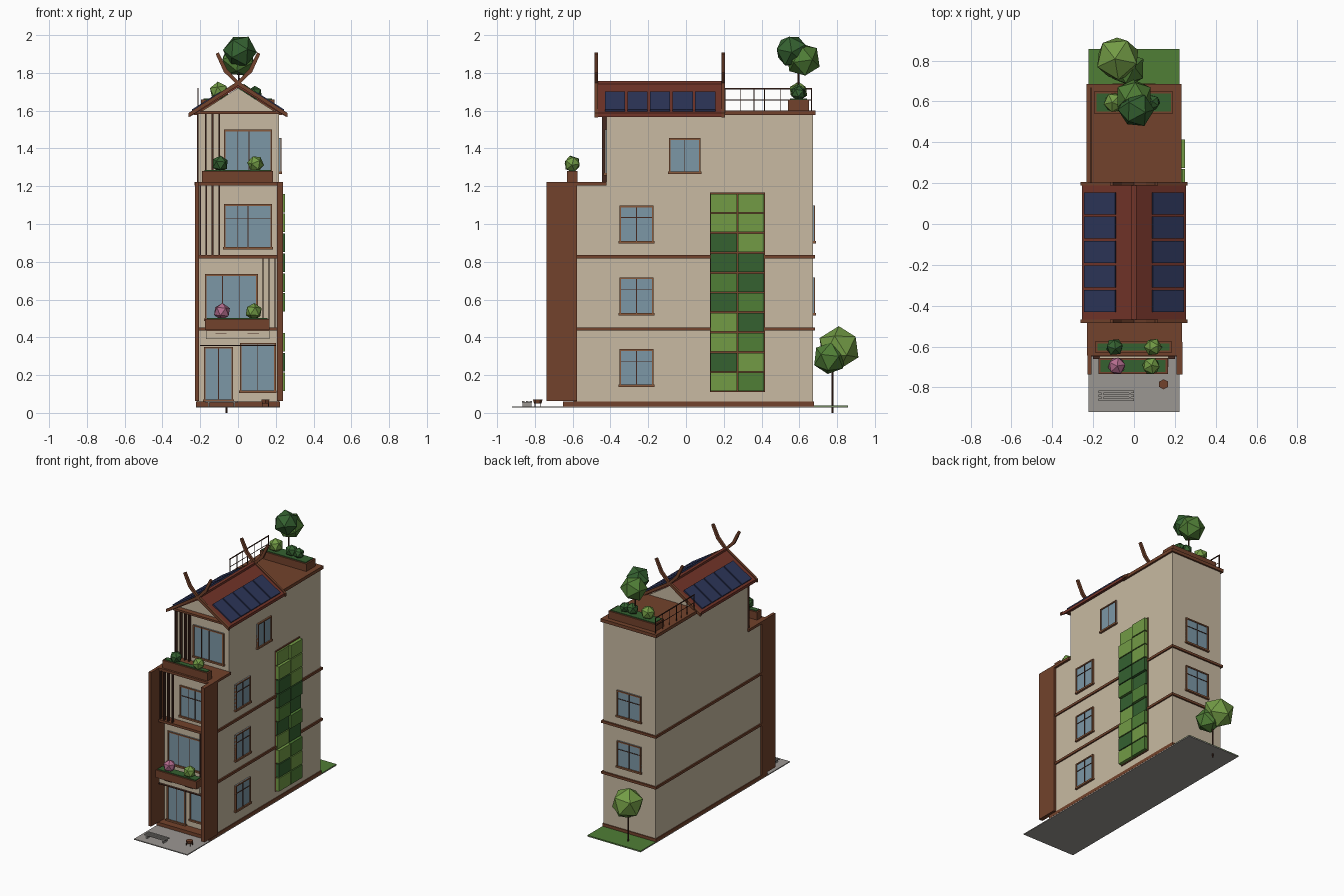
import bpy, bmesh, math, random
from mathutils import Vector, Matrix

if "Cube" in bpy.data.objects:
    bpy.data.objects.remove(bpy.data.objects["Cube"])
random.seed(4)

def mat(name, *c):
    m = bpy.data.materials.new(name)
    m.diffuse_color = (*c, 1)
    m.use_nodes = True
    m.node_tree.nodes["Principled BSDF"].inputs["Base Color"].default_value = m.diffuse_color
    return m

WALL = mat("plaster", .58, .49, .36)
WOOD = mat("brown_wood", .17, .055, .025)
TRIM = mat("frame_wood", .25, .10, .045)
DARK = mat("dark_wood", .06, .022, .014)
ROOF = mat("roof_red", .17, .035, .022)
GLASS = mat("glass", .2, .31, .38)
SOLAR = mat("solar_blue", .026, .036, .1)
GREENS = [mat("leaf_dark", .035, .12, .03), mat("leaf_mid", .08, .21, .037),
          mat("leaf_light", .17, .33, .06)]
PINK = mat("blossom", .45, .15, .27)
GREY = mat("paving", .33, .31, .29)

def finish(name, bm, m):
    bmesh.ops.recalc_face_normals(bm, faces=bm.faces)
    me = bpy.data.meshes.new(name)
    bm.to_mesh(me)
    bm.free()
    me.materials.append(m)
    ob = bpy.data.objects.new(name, me)
    bpy.context.collection.objects.link(ob)
    return ob

def boxes(name, m, *spans):
    """One object of boxes, each (x0, x1, y0, y1, z0, z1)."""
    bm = bmesh.new()
    for x0, x1, y0, y1, z0, z1 in spans:
        M = Matrix.Translation(((x0+x1)/2, (y0+y1)/2, (z0+z1)/2)) @ \
            Matrix.Diagonal((abs(x1-x0), abs(y1-y0), abs(z1-z0), 1))
        bmesh.ops.create_cube(bm, size=1, matrix=M)
    return finish(name, bm, m)

def prism(name, m, pts, axis, a, b):
    """Extrude a profile (x,z or y,z) along axis from a to b."""
    bm = bmesh.new()
    co = (lambda p, t: (t, *p)) if axis == 'x' else (lambda p, t: (p[0], t, p[1]))
    f = bm.faces.new([bm.verts.new(co(p, a)) for p in pts])
    g = bmesh.ops.extrude_face_region(bm, geom=[f])['geom']
    d = Vector((b-a, 0, 0)) if axis == 'x' else Vector((0, b-a, 0))
    bmesh.ops.translate(bm, vec=d, verts=[v for v in g if isinstance(v, bmesh.types.BMVert)])
    return finish(name, bm, m)

def blob(name, m, loc, r):
    bm = bmesh.new()
    rot = Matrix.Rotation(random.uniform(0, 6), 4, 'Z') @ Matrix.Rotation(random.uniform(0, .6), 4, 'X')
    bmesh.ops.create_icosphere(bm, subdivisions=1, radius=r, matrix=Matrix.Translation(loc) @ rot)
    return finish(name, bm, m)

def rod(name, m, loc, z0, z1, r0, r1):
    bm = bmesh.new()
    bmesh.ops.create_cone(bm, cap_ends=True, segments=6, radius1=r0, radius2=r1, depth=z1-z0,
                          matrix=Matrix.Translation((loc[0], loc[1], (z0+z1)/2)))
    return finish(name, bm, m)

def window(name, side, at, u0, u1, z0, z1, bars=(.5,), rail=True):
    """Framed window on a wall: side is front, back or right."""
    def b(ua, ub, d, za, zb):
        if side == 'right':
            return (at-.01, at+d, ua, ub, za, zb)
        s = -1 if side == 'front' else 1
        return (ua, ub, *sorted((at-s*.01, at+s*d)), za, zb)
    w = .009
    boxes(name+"_glass", GLASS, b(u0, u1, .006, z0, z1))
    boxes(name+"_frame", TRIM, b(u0, u0+w, .012, z0, z1), b(u1-w, u1, .012, z0, z1),
          b(u0, u1, .012, z1-w, z1), b(u0-.005, u1+.005, .016, z0-.004, z0+w))
    zr = z0 + (z1-z0)*.68
    parts = [b(u0+(u1-u0)*t-.002, u0+(u1-u0)*t+.002, .01, z0, z1) for t in bars]
    if rail:
        parts.append(b(u0, u1, .01, zr-.002, zr+.002))
    boxes(name+"_bars", DARK, *parts)

# ground, lawn and main body
boxes("ground_slab", GREY, (-.222, .222, -.92, .857, .028, .035))
boxes("lawn", GREENS[1], (-.222, .222, .67, .857, .03, .038))
prism("main_body", WALL, [(-.58, .04), (.672, .04), (.672, 1.585), (-.42, 1.585),
                          (-.42, 1.21), (-.58, 1.21)], 'x', -.218, .218)

# base, floor bands, decks
boxes("base_course", WOOD, (-.223, .223, -.65, .678, .035, .06))
boxes("floor_bands", WOOD, *[(-.228, .228, -.585, .684, z, z+.018) for z in (.435, .818)])
boxes("front_slabs", WOOD, (-.21, .21, -.65, -.57, .435, .453), (-.21, .21, -.65, -.57, .818, .836),
      (-.23, .235, -.645, -.421, 1.203, 1.222))
boxes("roof_deck", WOOD, (-.232, .232, .15, .685, 1.578, 1.602))
boxes("side_fins", WOOD, (.207, .238, -.738, -.578, .062, 1.222), (-.228, -.207, -.738, -.578, .062, 1.222))

# front openings
window("entry_door", 'front', -.58, -.18, -.026, .062, .35, rail=False)
window("shop_window", 'front', -.58, .01, .2, .11, .37, rail=False)
window("second_floor_window", 'front', -.58, -.175, .105, .49, .735, (.33, .66), False)
window("third_floor_window", 'front', -.58, -.075, .18, .87, 1.105, (.28, .5))
window("top_floor_window", 'front', -.42, -.075, .18, 1.26, 1.5, (.28, .52), False)

# side and back windows
for i, z in enumerate((.14, .52, .9)):
    window(f"side_window_{i}", 'right', .218, -.352, -.172, z, z+.197)
    if i:
        window(f"back_window_{i}", 'back', .672, -.1, .1, z, z+.197)
window("side_window_top", 'right', .218, -.09, .077, 1.27, 1.455, rail=False)

# blank fascia over the entry
boxes("entry_canopy", WALL, (-.17, .168, -.70, -.64, .39, .435))
boxes("entry_canopy_trim", DARK, (-.2, .2, -.66, -.575, .355, .36),
      (-.12, -.06, -.702, -.7, .417, .42), (.05, .11, -.702, -.7, .417, .42))

# vertical slat screens
boxes("third_floor_slats", DARK, *[(x-.004, x+.004, -.645, -.622, .835, 1.205) for x in (-.2, -.168, -.135, -.1)])
boxes("top_floor_slats", DARK, *[(x-.004, x+.004, -.445, -.421, 1.222, 1.585) for x in (-.213, -.172, -.135, -.1)])
boxes("second_floor_slats", DARK, *[(x-.003, x+.003, -.645, -.622, .45, .82) for x in (.132, .165, .195)])

# planters
def planter(name, x0, x1, y0, y1, z0, z1, bushes):
    boxes(name, WOOD, (x0, x1, y0, y1, z0, z1))
    boxes(name+"_plants", GREENS[0], (x0+.012, x1-.012, y0+.01, y1-.01, z0+.01, z1+.006))
    for i, (x, r, m) in enumerate(bushes):
        blob(f"{name}_bush_{i}", m, (x, (y0+y1)/2, z1+r*.85), r)

planter("balcony_planter", -.175, .167, -.735, -.655, .44, .497, [(-.085, .046, PINK), (.083, .046, GREENS[2])])
planter("terrace_planter", -.19, .186, -.63, -.575, 1.222, 1.28, [(-.095, .045, GREENS[0]), (.093, .045, GREENS[2])])
planter("roof_planter", -.195, .192, .54, .65, 1.6, 1.658,
        [(-.1, .052, GREENS[2]), (.09, .04, GREENS[0]), (.03, .045, GREENS[0])])

# trees
rod("roof_tree_trunk", DARK, (.005, .595), 1.65, 1.88, .006, .004)
blob("roof_tree_crown_top", GREENS[0], (.01, .56, 1.915), .09)
blob("roof_tree_crown_low", GREENS[1], (.0, .62, 1.87), .095)
rod("garden_tree_trunk", DARK, (-.06, .775), 0, .32, .006, .004)
blob("garden_tree_crown_top", GREENS[2], (-.08, .81, .345), .115)
blob("garden_tree_crown_low", GREENS[1], (-.03, .76, .29), .09)

# gable roof
boxes("gable_tie_beam", WOOD, (-.22, .22, -.46, -.42, 1.583, 1.598))
prism("gable_fill", WALL, [(-.218, 1.58), (.218, 1.58), (0, 1.72)], 'y', -.42, .18)
prism("gable_roof", ROOF, [(-.255, 1.567), (-.255, 1.588), (0, 1.748), (.255, 1.588),
                           (.255, 1.567), (0, 1.722)], 'y', -.47, .195)
boxes("ridge_cap", ROOF, (-.012, .012, -.47, .195, 1.735, 1.756))
for s in (-1, 1):
    # crossed curved boards rising past the ridge
    horn = [(-.262, 1.565), (0, 1.733), (.075, 1.805), (.118, 1.9),
            (.102, 1.908), (.058, 1.82), (0, 1.757), (-.262, 1.588)]
    for n, y in (("front", -.476), ("back", .197)):
        prism(f"{n}_horn_{s}", WOOD, [(s*x, z) for x, z in horn], 'y', y-.009, y+.009)
    # solar panels
    for i in range(5):
        y = -.43 + i*.1193
        prism(f"solar_panel_{s}_{i}", SOLAR, [(s*.088, 1.69), (s*.24, 1.595), (s*.245, 1.606), (s*.093, 1.702)],
              'y', y, y+.108)

# left roof railing
boxes("roof_railing", DARK, *[(-.214, -.208, y-.003, y+.003, 1.6, 1.718) for y in (.205, .415, .665)],
      *[(-.2125, -.2095, y-.0015, y+.0015, 1.6, 1.715) for y in (.29, .36, .5, .58)],
      (-.214, -.208, .2, .668, 1.713, 1.719), (-.212, -.21, .2, .668, 1.655, 1.659))

# green wall
boxes("green_wall_frame", WOOD, (.215, .226, .128, .418, .11, 1.167))
for c, y in enumerate((.131, .275)):
    for r in range(10):
        z = .115 + r*.1052
        boxes(f"green_wall_panel_{c}_{r}", random.choice(GREENS), (.22, random.choice((.238, .25)), y, y+.138, z, z+.098))

# bench and small stool on the paving
boxes("bench", GREY, *[(-.175, 0, y, y+.013, .056, .064) for y in (-.868, -.848, -.828)],
      (-.16, -.15, -.866, -.818, .035, .057), (-.025, -.015, -.866, -.818, .035, .057))
rod("stool_seat", WOOD, (.145, -.785), .05, .07, .02, .025)
boxes("stool_legs", DARK, *[(.145+a-.002, .145+a+.002, -.787+b, -.783+b, .03, .055)
                            for a in (-.016, .016) for b in (-.014, .014)])
